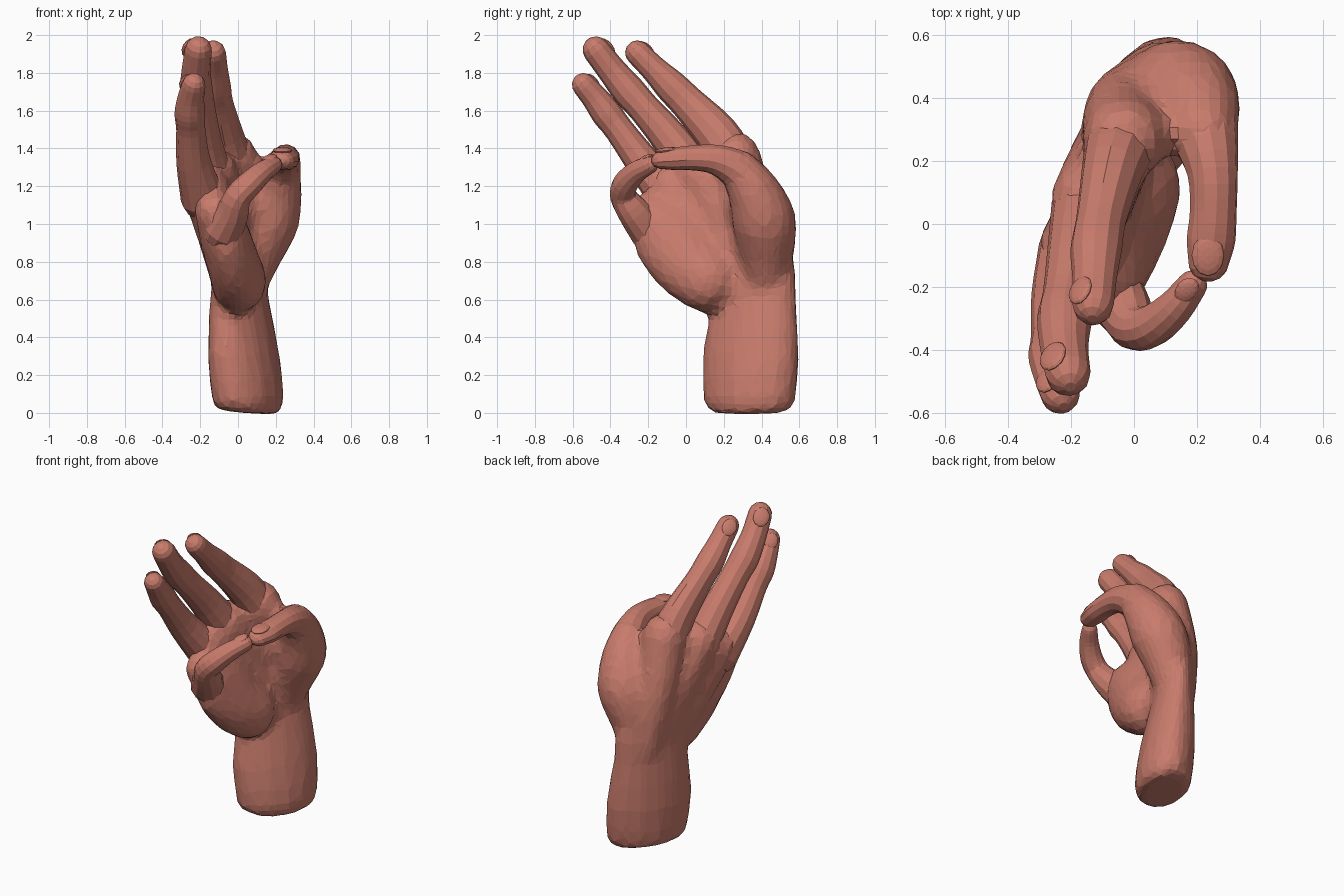
import bpy, bmesh
from math import cos, sin, pi
from mathutils import Vector, Matrix

cube = bpy.data.objects.get("Cube")
if cube:
    bpy.data.objects.remove(cube, do_unlink=True)

skin = bpy.data.materials.new("warm_clay_skin")
skin.use_nodes = True
colour = (0.58, 0.2, 0.15, 1)
skin.diffuse_color = colour
skin.node_tree.nodes["Principled BSDF"].inputs["Base Color"].default_value = colour


def make_object(name, bm):
    bmesh.ops.recalc_face_normals(bm, faces=bm.faces[:])
    mesh = bpy.data.meshes.new(name)
    bm.to_mesh(mesh)
    bm.free()
    mesh.materials.append(skin)
    obj = bpy.data.objects.new(name, mesh)
    bpy.context.collection.objects.link(obj)
    return obj


def spline(points, steps):
    """Smooth interpolation through rows of x, y, z and radii."""
    rows = [Vector(p) for p in points]
    rows = [rows[0] * 2 - rows[1]] + rows + [rows[-1] * 2 - rows[-2]]
    out = []
    for a, b, c, d in zip(rows, rows[1:], rows[2:], rows[3:]):
        for i in range(steps):
            t = i / steps
            out.append((b * 2 + (c - a) * t + (a * 2 - b * 5 + c * 4 - d) * t ** 2
                        + (b * 3 - a - c * 3 + d) * t ** 3) / 2)
    return out + [rows[-2]]


def tube(bm, points, sides=12, steps=3, ref=(1, 0, 0), domed=True):
    """Loft rings along a path; a row is x, y, z, radius and optional second radius."""
    rows = spline([tuple(p) if len(p) == 5 else tuple(p) + (p[3],) for p in points], steps)
    centres = [Vector(r[:3]) for r in rows]
    rings, normal = [], Vector(ref)

    def ring(centre, n, b, ra, rb):
        return [bm.verts.new(centre + n * cos(k * 2 * pi / sides) * ra
                             + b * sin(k * 2 * pi / sides) * rb) for k in range(sides)]

    last = len(rows) - 1
    for i, row in enumerate(rows):
        tan = (centres[min(i + 1, last)] - centres[max(i - 1, 0)]).normalized()
        normal = (normal - tan * normal.dot(tan)).normalized()
        side = tan.cross(normal)
        ra, rb = row[3], row[4]
        # Rounded ends
        start = [(-0.85, 0.5), (-0.5, 0.86)] if domed and i == 0 else []
        end = [(0.45, 0.9), (0.8, 0.64), (1.0, 0.25)] if domed and i == last else []
        for off, s in start + [(0, 1)] + end:
            rings.append(ring(centres[i] + tan * off * ra, normal, side, ra * s, rb * s))
    for lower, upper in zip(rings, rings[1:]):
        for k in range(sides):
            j = (k + 1) % sides
            bm.faces.new((lower[k], lower[j], upper[j], upper[k]))
    bm.faces.new(rings[0])
    bm.faces.new(rings[-1])


def tube_object(name, points, **options):
    bm = bmesh.new()
    tube(bm, points, **options)
    return make_object(name, bm)


def nail(name, position, along, facing, length, width):
    """Thin rounded plate lying on a fingertip."""
    t = Vector(along).normalized()
    n = Vector(facing)
    n = (n - t * n.dot(t)).normalized()
    s = n.cross(t)
    frame = Matrix((t, s, n)).transposed().to_4x4()
    bm = bmesh.new()
    bmesh.ops.create_uvsphere(bm, u_segments=12, v_segments=8, radius=1)
    bmesh.ops.transform(bm, verts=bm.verts[:], matrix=Matrix.Translation(position)
                        @ frame @ Matrix.Diagonal((length, width, 0.016, 1)))
    make_object(name, bm)


# Palm and forearm: wrist, hand bones and muscle pads fused into one skin
bm = bmesh.new()
tube(bm, [
    (0.055, 0.335, 0.004, 0.14, 0.22), (0.055, 0.335, 0.06, 0.168, 0.26),
    (0.03, 0.345, 0.3, 0.163, 0.278), (0.008, 0.365, 0.6, 0.127, 0.243),
    (0.015, 0.39, 0.76, 0.115, 0.21), (0.03, 0.39, 0.95, 0.1, 0.17)],
    sides=14, steps=2, ref=(0.89, -0.456, 0), domed=False)
for path in (
    # bones running to the four knuckles
    [(0.01, 0.42, 0.65, 0.11), (-0.03, 0.36, 1.0, 0.13), (-0.03, 0.265, 1.35, 0.135)],
    [(0.0, 0.34, 0.65, 0.12), (-0.07, 0.22, 1.0, 0.13), (-0.135, 0.07, 1.27, 0.135)],
    [(-0.01, 0.26, 0.65, 0.12), (-0.09, 0.05, 0.95, 0.13), (-0.175, -0.07, 1.19, 0.13)],
    [(0.0, 0.2, 0.68, 0.12), (-0.07, -0.06, 0.86, 0.12), (-0.12, -0.19, 1.06, 0.11)],
    # pad on the little finger side
    [(0.005, 0.12, 0.695, 0.15, 0.175), (-0.02, 0.005, 0.785, 0.138, 0.185),
     (-0.055, -0.1, 0.925, 0.12, 0.187), (-0.08, -0.17, 1.02, 0.11, 0.145)],
    # thumb pad and the web beside it
    [(0.05, 0.425, 0.71, 0.12), (0.095, 0.425, 0.86, 0.15), (0.155, 0.412, 1.02, 0.172),
     (0.2, 0.36, 1.17, 0.143), (0.22, 0.29, 1.28, 0.113)],
    [(0.14, 0.37, 1.03, 0.12), (0.02, 0.3, 1.13, 0.105)],
):
    tube(bm, path, sides=16)
palm = make_object("palm_and_forearm", bm)
remesh = palm.modifiers.new("fuse", "REMESH")
remesh.mode = "VOXEL"
remesh.voxel_size = 0.032
soften = palm.modifiers.new("soften", "SMOOTH")
soften.factor = 0.5
soften.iterations = 4
facets = palm.modifiers.new("facets", "DECIMATE")
facets.ratio = 0.28

# Fingers, from knuckle to tip
tube_object("index_finger", [
    (-0.04, 0.25, 1.34, 0.118), (-0.07, 0.16, 1.48, 0.098, 0.115),
    (-0.105, 0.01, 1.64, 0.08, 0.093), (-0.12, -0.08, 1.73, 0.082, 0.087),
    (-0.125, -0.17, 1.82, 0.071), (-0.13, -0.255, 1.905, 0.066)])
tube_object("middle_finger", [
    (-0.145, 0.06, 1.25, 0.118), (-0.18, -0.075, 1.44, 0.095, 0.1),
    (-0.205, -0.22, 1.61, 0.085), (-0.22, -0.3, 1.7, 0.088),
    (-0.222, -0.39, 1.81, 0.077), (-0.21, -0.475, 1.92, 0.072)])
tube_object("ring_finger", [
    (-0.185, -0.08, 1.14, 0.12), (-0.235, -0.23, 1.33, 0.092), (-0.25, -0.355, 1.5, 0.077),
    (-0.255, -0.42, 1.585, 0.081), (-0.25, -0.48, 1.665, 0.071), (-0.235, -0.54, 1.735, 0.063)])
tube_object("little_finger", [
    (-0.08, -0.2, 0.965, 0.105), (-0.03, -0.275, 1.06, 0.088), (0.0, -0.33, 1.145, 0.072),
    (0.06, -0.322, 1.21, 0.068), (0.13, -0.265, 1.275, 0.058), (0.185, -0.195, 1.312, 0.048)],
    ref=(0, -1, 0))
tube_object("thumb", [
    (0.2, 0.36, 1.17, 0.13), (0.225, 0.28, 1.28, 0.108), (0.25, 0.16, 1.34, 0.081),
    (0.252, 0.04, 1.35, 0.075, 0.067), (0.245, -0.05, 1.345, 0.078, 0.061),
    (0.238, -0.115, 1.34, 0.067, 0.051)])

# Nails
back = (-0.6, 0.7, 0.4)
nail("index_nail", (-0.171, -0.211, 1.923), (0, -0.7, 0.7), back, 0.056, 0.045)
nail("middle_nail", (-0.258, -0.42, 1.935), (0.12, -0.62, 0.78), back, 0.06, 0.05)
nail("ring_nail", (-0.276, -0.496, 1.753), (0.12, -0.62, 0.75), back, 0.052, 0.043)
nail("little_nail", (0.168, -0.211, 1.348), (0.6, 0.75, 0.35), (0, -0.2, 1), 0.047, 0.035)
nail("thumb_nail", (0.235, -0.1, 1.39), (0, -1, -0.1), (0, 0, 1), 0.067, 0.052)
